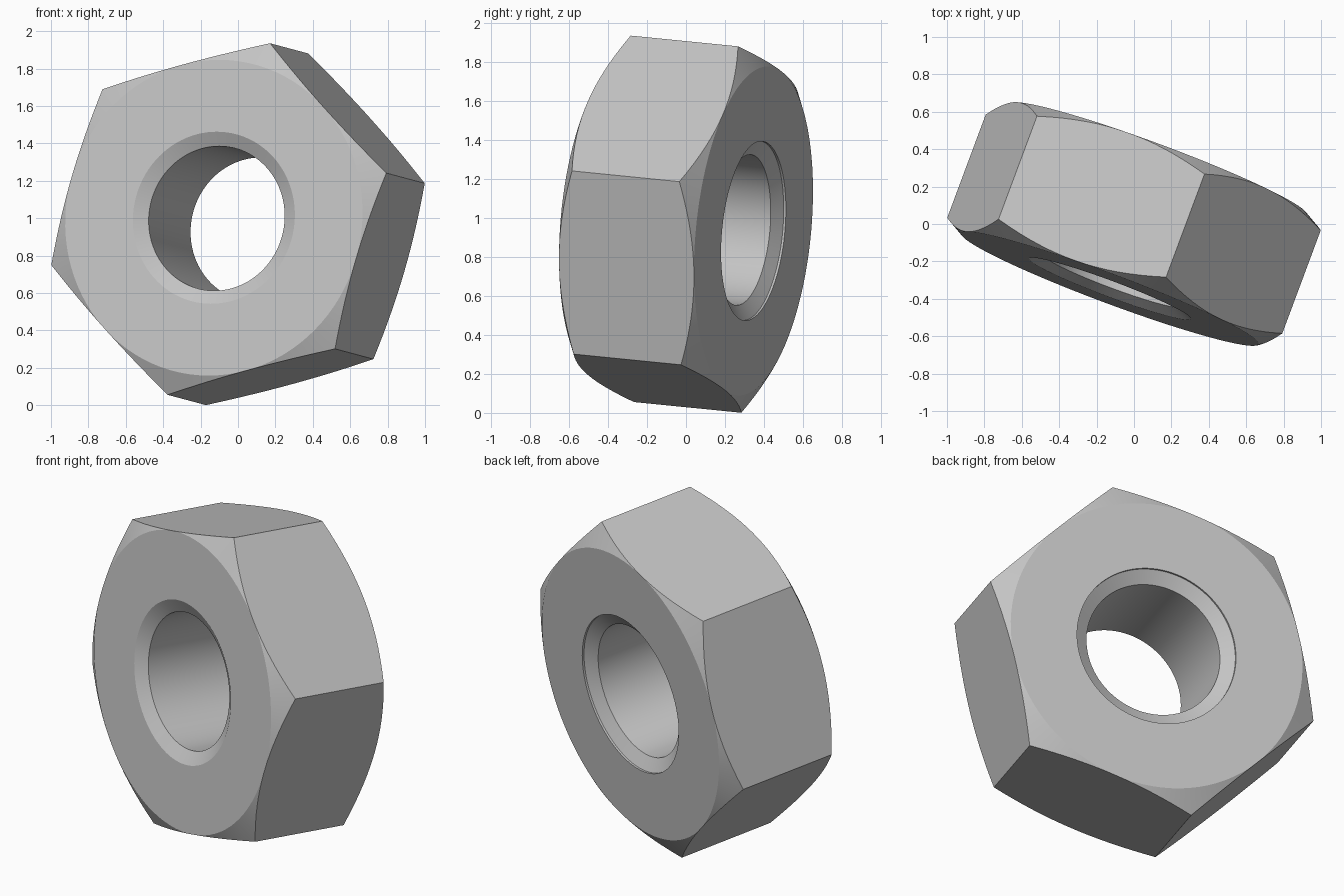
import bpy, bmesh, math
from mathutils import Vector, Matrix

cube = bpy.data.objects.get("Cube")
if cube:
    bpy.data.objects.remove(cube)

SEGMENTS = 96                       # multiple of 12, so corners and flat centres are hit
CORNER = 0.979                      # centre to hexagon corner
FLAT = CORNER * math.cos(math.pi / 6)
HALF = 0.371                        # half thickness
BORE, MOUTH = 0.388, 0.462          # hole radius, countersink radius
SLOPE = math.tan(math.pi / 6)
SINK = (MOUTH - BORE) * SLOPE
LIP = 0.012                         # shallow step on the back countersink


def hex_radius(angle):
    """Distance from the axis to the hexagon side at this angle."""
    sector = math.pi / 3
    return FLAT / math.cos(angle % sector - sector / 2)


def section(angle):
    """Closed cross-section of the nut as (radius, height), back is +."""
    rim = hex_radius(angle)
    edge = HALF - (rim - FLAT) * SLOPE
    return [(BORE, -HALF + SINK), (MOUTH, -HALF), (FLAT, -HALF), (rim, -edge),
            (rim, edge), (FLAT, HALF), (MOUTH, HALF), (MOUTH, HALF - LIP),
            (BORE, HALF - LIP - SINK)]


# Sweep the section round the axis
bm = bmesh.new()
rings = []
for i in range(SEGMENTS):
    a = math.tau * i / SEGMENTS
    rings.append([bm.verts.new((r * math.cos(a), r * math.sin(a), h))
                  for r, h in section(a)])
for i, ring in enumerate(rings):
    following = rings[(i + 1) % SEGMENTS]
    for j in range(len(ring)):
        k = (j + 1) % len(ring)
        bm.faces.new((ring[j], following[j], following[k], ring[k]))
bmesh.ops.remove_doubles(bm, verts=bm.verts, dist=0.0001)
bmesh.ops.recalc_face_normals(bm, faces=bm.faces)
mesh = bpy.data.meshes.new("hex_nut")
bm.to_mesh(mesh)
bm.free()

nut = bpy.data.objects.new("hex_nut", mesh)
bpy.context.collection.objects.link(nut)

# Tilt: the hole axis runs front to back, one corner points nearly up
axis = Vector((0.3475, 0.932, -0.093)).normalized()
corner = Vector((0.276, -0.004, 0.94))
corner = (corner - axis * corner.dot(axis)).normalized()
side = axis.cross(corner)
turn = Matrix((corner, side, axis)).transposed().to_4x4()
nut.matrix_world = Matrix.Translation((0, 0, 0.968)) @ turn

# Plain grey metal
grey = bpy.data.materials.new("light_grey")
grey.use_nodes = True
colour = (0.55, 0.55, 0.55, 1)
grey.diffuse_color = colour
grey.node_tree.nodes["Principled BSDF"].inputs["Base Color"].default_value = colour
mesh.materials.append(grey)

bpy.ops.object.select_all(action="DESELECT")
nut.select_set(True)
bpy.context.view_layer.objects.active = nut
bpy.ops.object.shade_smooth_by_angle(angle=math.radians(20))
